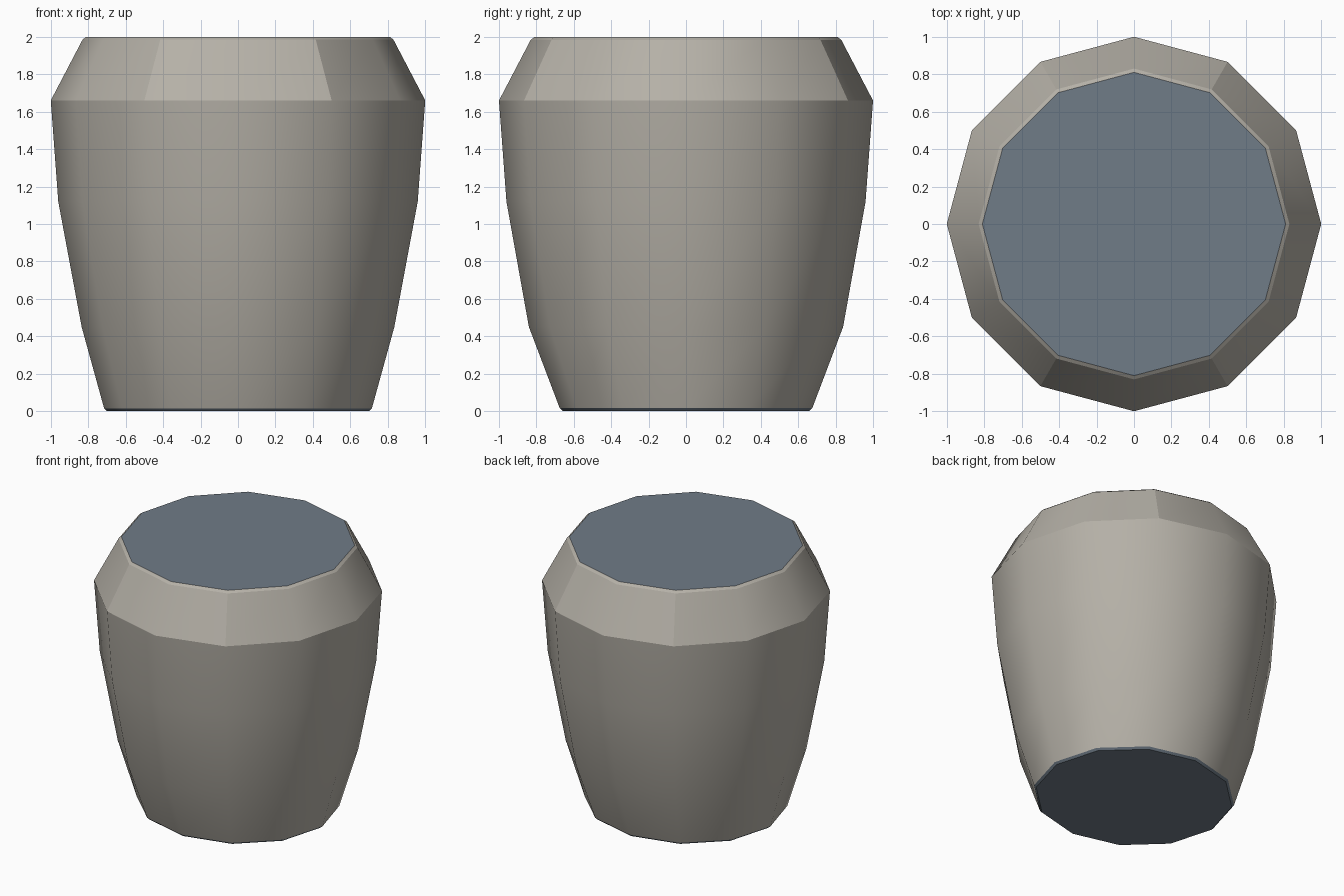
import bpy
import bmesh
from math import cos, sin, tau

SIDES = 12

if "Cube" in bpy.data.objects:
    bpy.data.objects.remove(bpy.data.objects["Cube"], do_unlink=True)


def make_material(name, rgb):
    mat = bpy.data.materials.new(name)
    mat.use_nodes = True
    mat.diffuse_color = (*rgb, 1)
    mat.node_tree.nodes["Principled BSDF"].inputs["Base Color"].default_value = (*rgb, 1)
    return mat


stone = make_material("warm grey stone", (0.46, 0.435, 0.385))
slate = make_material("slate blue", (0.16, 0.2, 0.245))

# Rings from bottom to top: half width in x, half depth in y, height
profile = [
    (0.70, 0.66, 0.0),
    (0.715, 0.675, 0.015),
    (0.835, 0.84, 0.45),
    (0.96, 0.96, 1.12),
    (1.0, 1.0, 1.66),
    (0.83, 0.83, 1.985),
    (0.81, 0.81, 2.0),
]

bm = bmesh.new()
rings = []
for rx, ry, z in profile:
    rings.append([bm.verts.new((rx * cos(tau * i / SIDES), ry * sin(tau * i / SIDES), z))
                  for i in range(SIDES)])

# Walls: the narrow bottom lip shares the slate colour
for level, (low, high) in enumerate(zip(rings, rings[1:])):
    for i in range(SIDES):
        j = (i + 1) % SIDES
        face = bm.faces.new((low[i], low[j], high[j], high[i]))
        face.smooth = True
        face.material_index = 1 if level == 0 else 0

# Flat slate ends
for loop in (list(reversed(rings[0])), rings[-1]):
    bm.faces.new(loop).material_index = 1

# Crisp horizontal rims
for ring in (rings[0], rings[1], rings[4], rings[5], rings[6]):
    for i in range(SIDES):
        bm.edges.get((ring[i], ring[(i + 1) % SIDES])).smooth = False

# Four creases across the shoulder
for i in (2, 4, 8, 10):
    bm.edges.get((rings[4][i], rings[5][i])).smooth = False

mesh = bpy.data.meshes.new("barrel_body")
bm.normal_update()
bm.to_mesh(mesh)
bm.free()
mesh.materials.append(stone)
mesh.materials.append(slate)
body = bpy.data.objects.new("barrel_body", mesh)
bpy.context.collection.objects.link(body)
